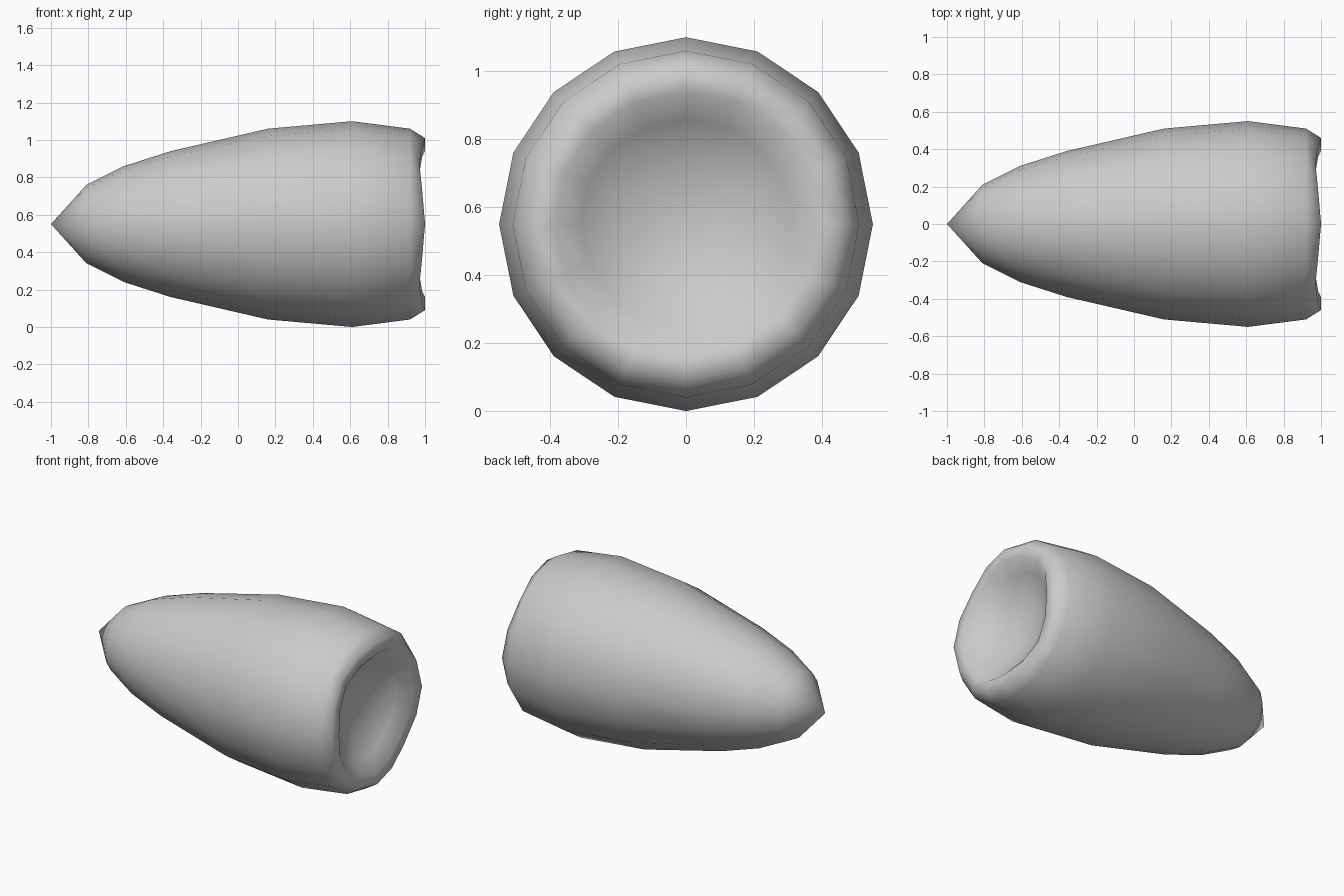
import bpy, bmesh, math

if "Cube" in bpy.data.objects:
    bpy.data.objects.remove(bpy.data.objects["Cube"])

SIDES = 16
# (x, radius, wave): wave is how far the rim dips at the four diagonals
PROFILE = [(-0.81, 0.21, 0), (-0.61, 0.31, 0), (-0.36, 0.39, 0), (0.16, 0.51, 0),
           (0.61, 0.55, 0), (0.92, 0.51, 0), (1.0, 0.46, 0.03), (1.0, 0.39, 0.03),
           (0.92, 0.31, 0.01), (0.85, 0.17, 0)]

bm = bmesh.new()


def ring(x, r, wave):
    out = []
    for i in range(SIDES):
        a = 2 * math.pi * i / SIDES
        dip = wave * (1 - math.cos(4 * a)) / 2
        out.append(bm.verts.new((x - dip, r * math.cos(a), 0.55 + r * math.sin(a))))
    return out


# Lathed shell with a hollow at the blunt end
rings = [ring(*p) for p in PROFILE]
tip = bm.verts.new((-1, 0, 0.55))
hollow = bm.verts.new((0.83, 0, 0.55))
for i in range(SIDES):
    j = (i + 1) % SIDES
    for a, b in zip(rings, rings[1:]):
        bm.faces.new((a[i], a[j], b[j], b[i]))
    bm.faces.new((tip, rings[0][j], rings[0][i]))
    bm.faces.new((hollow, rings[-1][i], rings[-1][j]))
bmesh.ops.recalc_face_normals(bm, faces=bm.faces)
for f in bm.faces:
    f.smooth = True

mesh = bpy.data.meshes.new("pointed_shell")
bm.to_mesh(mesh)
bm.free()
bpy.context.collection.objects.link(bpy.data.objects.new("pointed_shell", mesh))
